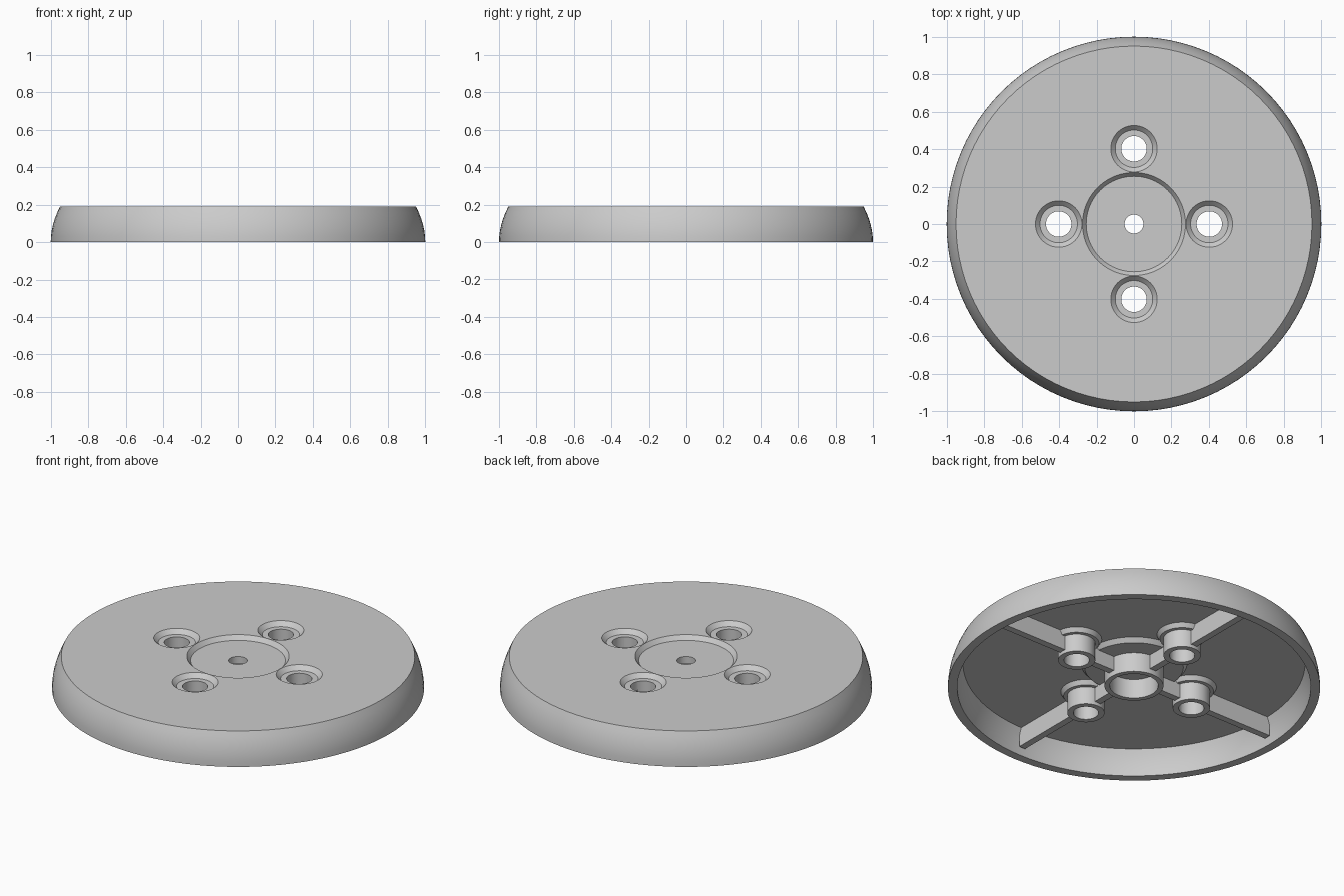
import bpy, bmesh, math
from mathutils import Matrix

if "Cube" in bpy.data.objects:
    bpy.data.objects.remove(bpy.data.objects["Cube"])

grey = bpy.data.materials.new("light_grey")
grey.diffuse_color = (0.6, 0.6, 0.6, 1)
grey.use_nodes = True
grey.node_tree.nodes["Principled BSDF"].inputs["Base Color"].default_value = grey.diffuse_color


def finish(bm, name):
    bmesh.ops.recalc_face_normals(bm, faces=bm.faces)
    mesh = bpy.data.meshes.new(name)
    bm.to_mesh(mesh)
    bm.free()
    mesh.materials.append(grey)
    obj = bpy.data.objects.new(name, mesh)
    bpy.context.collection.objects.link(obj)
    return obj


def lathe(name, profile, segments, x=0, y=0):
    """Revolve a closed (radius, height) profile around a vertical axis."""
    bm = bmesh.new()
    verts = [bm.verts.new((r, 0, z)) for r, z in profile]
    edges = [bm.edges.new((a, b)) for a, b in zip(verts, verts[1:] + verts[:1])]
    bmesh.ops.spin(bm, geom=verts + edges, cent=(0, 0, 0), axis=(0, 0, 1),
                   angle=2 * math.pi, steps=segments, use_merge=True)
    bmesh.ops.remove_doubles(bm, verts=bm.verts, dist=1e-5)
    bmesh.ops.translate(bm, verts=bm.verts, vec=(x, y, 0))
    return finish(bm, name)


def box(name, x0, x1, width, z0, z1, angle):
    bm = bmesh.new()
    bmesh.ops.create_cube(bm, size=1)
    bmesh.ops.scale(bm, verts=bm.verts, vec=(x1 - x0, width, z1 - z0))
    bmesh.ops.translate(bm, verts=bm.verts, vec=((x0 + x1) / 2, 0, (z0 + z1) / 2))
    bmesh.ops.transform(bm, verts=bm.verts, matrix=Matrix.Rotation(angle, 4, 'Z'))
    return finish(bm, name)


def combine(target, tool, operation):
    mod = target.modifiers.new(tool.name, 'BOOLEAN')
    mod.operation, mod.object, mod.solver = operation, tool, 'EXACT'
    bpy.context.view_layer.objects.active = target
    bpy.ops.object.modifier_apply(modifier=mod.name)
    bpy.data.objects.remove(tool)


# Round cover: curved rim, thin top plate, shallow centre recess and hollow hub
H, PLATE, FLOOR, CUP = 0.19, 0.15, 0.165, 0.125
outer = [(1 - 0.05 * (t / 6) ** 2, H * t / 6) for t in range(6, -1, -1)]
inner = [(0.95 - 0.031 * (t / 6) ** 2, PLATE * t / 6) for t in range(7)]
profile = [(0.05, FLOOR), (0.255, FLOOR), (0.275, H)] + outer + inner + [
    (0.285, PLATE), (0.265, CUP), (0.158, CUP), (0.158, 0.01),
    (0.13, 0.01), (0.13, CUP), (0.05, CUP)]
cover = lathe("wheel_cover", profile, 96)

# Four radial ribs and screw bosses, joined on the underside
spots = [(i * math.pi / 2, 0.402 * math.cos(i * math.pi / 2),
          0.402 * math.sin(i * math.pi / 2)) for i in range(4)]
for angle, x, y in spots:
    combine(cover, box("rib", 0.145, 0.935, 0.04, 0.04, 0.157, angle), 'UNION')
    boss = [(0, 0.02), (0.1, 0.02), (0.1, CUP), (0.12, CUP), (0.135, PLATE),
            (0.135, 0.16), (0, 0.16)]
    combine(cover, lathe("boss", boss, 48, x, y), 'UNION')

# Countersunk screw holes through plate and bosses
for angle, x, y in spots:
    hole = [(0, -0.05), (0.068, -0.05), (0.068, FLOOR), (0.1, FLOOR),
            (0.124, H), (0.1336, 0.2), (0, 0.2)]
    combine(cover, lathe("hole_cutter", hole, 48, x, y), 'DIFFERENCE')

# Smooth round walls, crisp edges
bpy.ops.object.select_all(action='DESELECT')
cover.select_set(True)
bpy.context.view_layer.objects.active = cover
bpy.ops.object.shade_smooth_by_angle(angle=math.radians(25))
